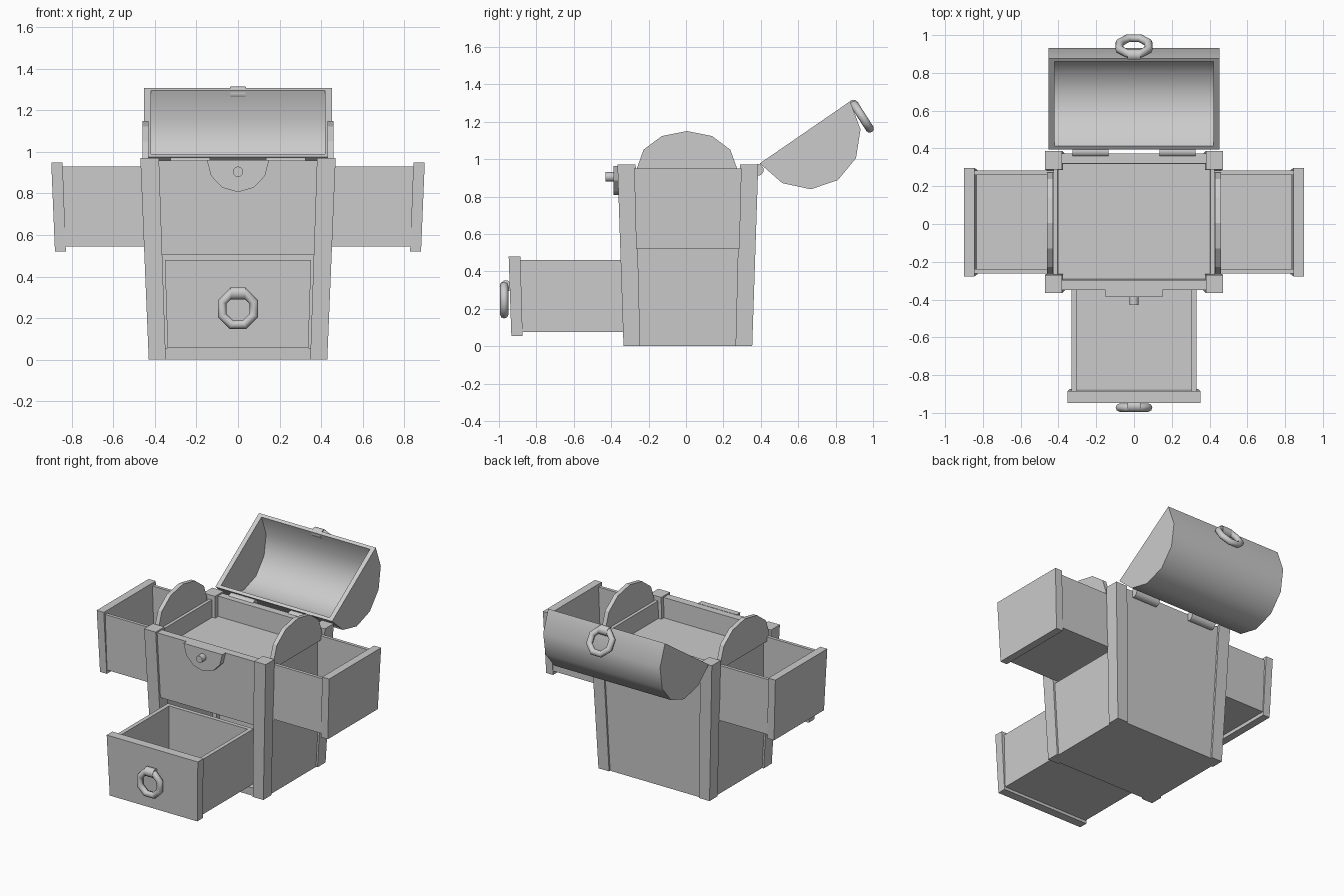
import bpy, bmesh
from math import sin, cos, pi, radians, atan2
from mathutils import Matrix, Vector

if "Cube" in bpy.data.objects:
    bpy.data.objects.remove(bpy.data.objects["Cube"])

CY = 0.01          # centre line of the chest in y
TAPER = 0.097      # chest widens with height


def make(name, verts, faces):
    me = bpy.data.meshes.new(name)
    me.from_pydata(verts, [], faces)
    bm = bmesh.new()
    bm.from_mesh(me)
    bmesh.ops.recalc_face_normals(bm, faces=bm.faces)
    bm.to_mesh(me)
    bm.free()
    ob = bpy.data.objects.new(name, me)
    bpy.context.collection.objects.link(ob)
    return ob


def smooth(ob, angle):
    bpy.ops.object.select_all(action='DESELECT')
    ob.select_set(True)
    bpy.context.view_layer.objects.active = ob
    bpy.ops.object.shade_smooth_by_angle(angle=radians(angle))


def board(name, x, y, z, shift=(0, 0)):
    """Box in untapered coordinates (y from the centre line), flared with height."""
    vs = []
    for c in z:
        s = 1 + TAPER * c
        vs += [(a * s + shift[0], b * s + CY + shift[1], c)
               for a, b in ((x[0], y[0]), (x[1], y[0]), (x[1], y[1]), (x[0], y[1]))]
    return make(name, vs, [(3, 2, 1, 0), (4, 5, 6, 7)] +
                [(i, (i + 1) % 4, (i + 1) % 4 + 4, i + 4) for i in range(4)])


def prism(name, pts, a, b, place):
    n = len(pts)
    vs = [place(p, q, d) for d in (a, b) for p, q in pts]
    return make(name, vs, [tuple(range(n)), tuple(range(n, 2 * n))] +
                [(i, (i + 1) % n, (i + 1) % n + n, i + n) for i in range(n)])


def arc(rx, ry, n=6):
    return [(-rx * cos(pi * i / n), ry * sin(pi * i / n)) for i in range(n + 1)]


def drawer_box(name, x, y, z, wall):
    """Open-topped box hollowed by insetting and pushing down its top face."""
    bm = bmesh.new()
    bmesh.ops.create_cube(bm, size=1)
    for v in bm.verts:
        v.co = [(r[0] + r[1]) / 2 + c * (r[1] - r[0]) for r, c in zip((x, y, z), v.co)]
    bm.normal_update()
    top = max(bm.faces, key=lambda f: f.normal.z)
    bmesh.ops.inset_region(bm, faces=[top], thickness=wall)
    down = bmesh.ops.extrude_discrete_faces(bm, faces=[top])['faces'][0]
    bmesh.ops.translate(bm, verts=down.verts, vec=(0, 0, z[0] + 0.03 - z[1]))
    me = bpy.data.meshes.new(name)
    bm.to_mesh(me)
    bm.free()
    ob = bpy.data.objects.new(name, me)
    bpy.context.collection.objects.link(ob)


def rod(name, loc, radius, length, rot, n=12):
    bpy.ops.mesh.primitive_cylinder_add(vertices=n, radius=radius, depth=length,
                                        location=loc, rotation=rot)
    bpy.context.object.name = name
    smooth(bpy.context.object, 50)


def pull_ring(name, centre, normal, up):
    # octagonal ring with a short barrel holding its upper side
    bpy.ops.mesh.primitive_torus_add(major_segments=8, minor_segments=8,
                                     major_radius=0.083, minor_radius=0.022)
    ob = bpy.context.object
    ob.name = name
    tilt = atan2(-normal[0], normal[1])
    ob.matrix_world = (Matrix.Translation(centre) @ Matrix.Rotation(tilt, 4, 'X')
                       @ Matrix.Rotation(pi / 8, 4, 'Z'))
    smooth(ob, 50)
    hold = Vector(centre) + Vector((0, up[0], up[1])) * 0.075 - Vector((0, *normal)) * 0.008
    rod(name + "_holder", hold, 0.032, 0.07, (0, pi / 2, 0), 10)


# Corner posts
for sx in (-1, 1):
    for sy in (-1, 1):
        board("corner_post", sorted((sx * 0.348, sx * 0.43)),
              sorted((sy * 0.255, sy * 0.344)), (0, 0.97))

# Bottom, front and back boards
board("bottom_board", (-0.415, 0.415), (-0.33, 0.33), (0, 0.055))
board("front_panel", (-0.36, 0.36), (-0.33, -0.28), (0.505, 0.96))
board("back_panel", (-0.36, 0.36), (0.285, 0.332), (0, 0.96))
board("tray_floor", (-0.38, 0.38), (-0.30, 0.30), (0.79, 0.82))

# Front drawer
drawer_box("front_drawer_box", (-0.332, 0.332), (-0.92, -0.30), (0.075, 0.46), 0.04)
board("front_drawer_face", (-0.337, 0.337), (-0.345, -0.285), (0.055, 0.48), (0, -0.597))
pull_ring("drawer_ring", (0, -0.972, 0.245), (-1, 0), (0, 1))

# Sides: lower panel, tray wall, rounded end board and pulled-out drawer
for s in (-1, 1):
    board("side_panel", sorted((s * 0.38, s * 0.418)), (-0.265, 0.265), (0, 0.52))
    board("tray_wall", sorted((s * 0.37, s * 0.39)), (-0.28, 0.28), (0.79, 0.94))
    ends = [(0.005 + p, 0.95 + q) for p, q in arc(0.268, 0.2)]
    prism("rounded_end_board", [(-0.263, 0.9)] + ends + [(0.273, 0.9)],
          s * 0.43, s * 0.46, lambda p, q, d: (d, p, q))
    drawer_box("side_drawer_box", sorted((s * 0.41, s * 0.875)),
               (CY - 0.272, CY + 0.272), (0.545, 0.93), 0.032)
    board("side_drawer_face", sorted((s * 0.38, s * 0.43)), (-0.263, 0.263),
          (0.52, 0.95), (s * 0.43, 0))
    rod("hinge", (s * 0.23, 0.385, 0.942), 0.031, 0.19, (0, pi / 2, 0))

# Latch plate and knob
prism("latch_plate", [(p, 0.962 - q) for p, q in arc(0.15, 0.155)],
      -0.387, -0.345, lambda p, q, d: (p, d, q))
rod("latch_knob", (0, -0.405, 0.905), 0.025, 0.05, (pi / 2, 0, 0))

# Hinged barrel lid: outer and inner shells joined along the rim
mid, u, n = Vector((0.636, 1.143)), Vector((0.824, 0.567)), Vector((0.567, -0.824))
verts = []
for hx, k in ((0.452, 1), (0.42, 0.925)):
    for s in (-1, 1):
        for p, q in arc(0.293 * k, 0.31 * k):
            c = mid + u * p + n * q
            verts.append((s * hx, c.x, c.y))
N = 7
faces = [tuple(range(b * N, b * N + N)) for b in range(4)]
for b in (0, 2 * N):
    faces += [(b + i, b + i + 1, b + N + i + 1, b + N + i) for i in range(N - 1)]
corners = [0, N - 1, 2 * N - 1, N]
for a, b in zip(corners, corners[1:] + corners[:1]):
    faces.append((a, b, b + 2 * N, a + 2 * N))
smooth(make("lid", verts, faces), 40)
pull_ring("lid_ring", (0, 0.942, 1.226), (0.84, 0.54), (-0.54, 0.84))
